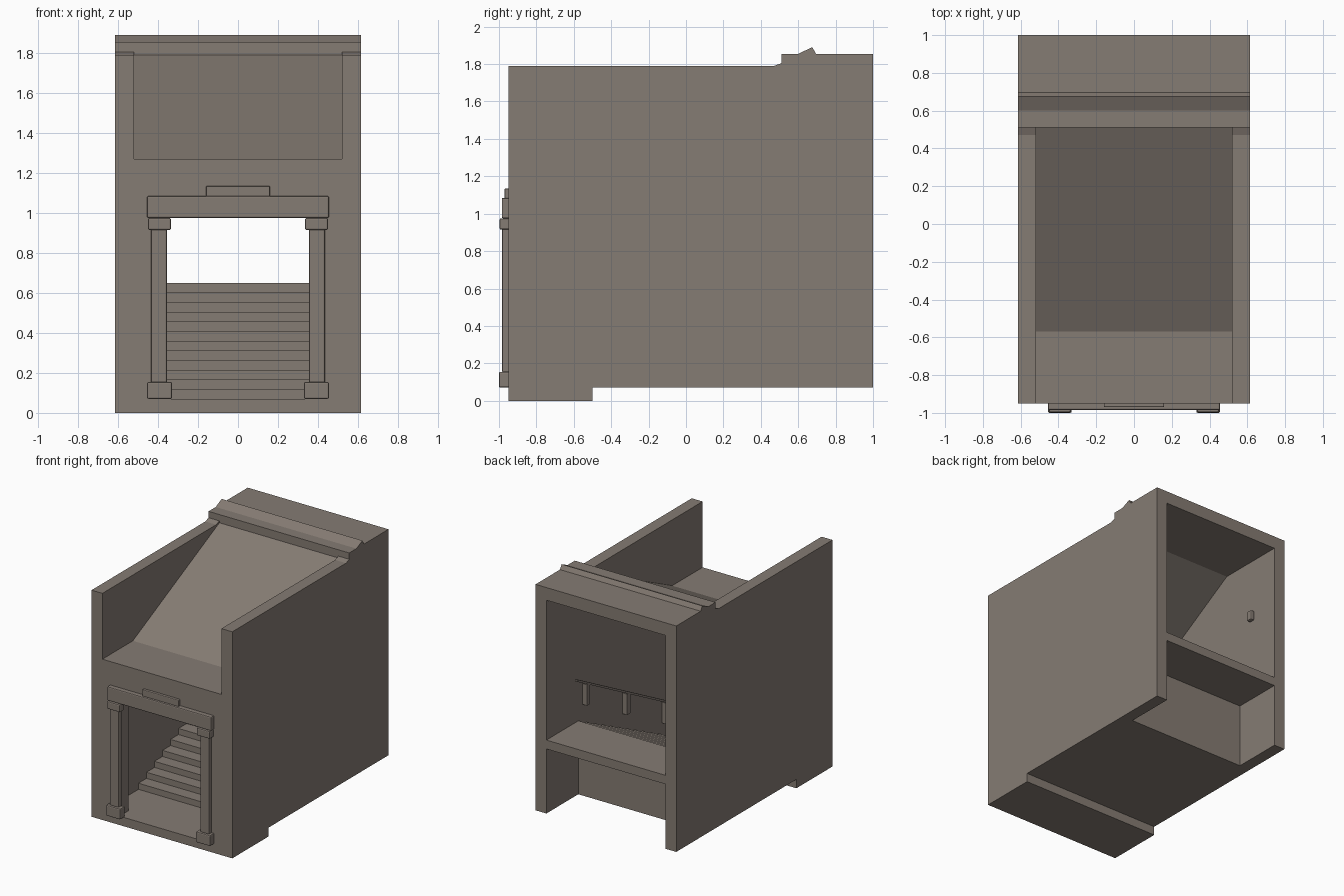
import bpy, bmesh, math
from mathutils import Vector

if "Cube" in bpy.data.objects:
    bpy.data.objects.remove(bpy.data.objects["Cube"])

stone = bpy.data.materials.new("warm_grey_stone")
stone.diffuse_color = (0.235, 0.20, 0.172, 1)
stone.use_nodes = True
stone.node_tree.nodes["Principled BSDF"].inputs["Base Color"].default_value = stone.diffuse_color


def finish(name, bm, bevel=0):
    bmesh.ops.recalc_face_normals(bm, faces=bm.faces)
    mesh = bpy.data.meshes.new(name)
    bm.to_mesh(mesh)
    bm.free()
    mesh.materials.append(stone)
    ob = bpy.data.objects.new(name, mesh)
    bpy.context.collection.objects.link(ob)
    if bevel:
        mod = ob.modifiers.new("Bevel", 'BEVEL')
        mod.width = bevel
        mod.segments = 2
    return ob


def extrude_x(name, profile, x0, x1):
    """Extrude a (y, z) outline from x0 to x1."""
    bm = bmesh.new()
    face = bm.faces.new([bm.verts.new((x0, y, z)) for y, z in profile])
    new = bmesh.ops.extrude_face_region(bm, geom=[face])["geom"]
    verts = [v for v in new if isinstance(v, bmesh.types.BMVert)]
    bmesh.ops.translate(bm, verts=verts, vec=(x1 - x0, 0, 0))
    return finish(name, bm)


def box(name, x0, x1, y0, y1, z0, z1, bevel=0):
    bm = bmesh.new()
    bmesh.ops.create_cube(bm, size=1)
    for v in bm.verts:
        v.co = Vector(((x0 + x1) / 2 + v.co.x * (x1 - x0),
                       (y0 + y1) / 2 + v.co.y * (y1 - y0),
                       (z0 + z1) / 2 + v.co.z * (z1 - z0)))
    return finish(name, bm, bevel)


W, IN = 0.615, 0.52          # outer and inner half widths
FRONT, BACK = -0.95, 1.0
FLOOR, LAND = 0.07, 0.65     # lower and upper floor heights

# Ridge moulding outline shared by walls and roof, back to front
ridge = [(BACK, 1.855), (0.695, 1.855), (0.675, 1.89), (0.60, 1.855), (0.51, 1.855)]

# Side walls
wall = [(FRONT, 0), (-0.5, 0), (-0.5, FLOOR), (BACK, FLOOR)] + ridge + \
       [(0.51, 1.805), (0.47, 1.79), (FRONT, 1.79)]
extrude_x("left_wall", wall, -W, -IN)
extrude_x("right_wall", wall, IN, W)

# Sloping roof with flat ends
roof = ridge + [(0.51, 1.79), (-0.57, 1.27), (FRONT, 1.27), (FRONT, 1.17),
                (-0.55, 1.17), (0.45, 1.755), (BACK, 1.755)]
extrude_x("sloped_roof", roof, -IN, IN)

# Front wall around the doorway
DOOR, DEEP = 0.37, FRONT + 0.11
box("front_wall_left", -IN, -DOOR, FRONT, DEEP, FLOOR, 1.17)
box("front_wall_right", DOOR, IN, FRONT, DEEP, FLOOR, 1.17)
box("front_wall_top", -DOOR, DOOR, FRONT, DEEP, 1.0, 1.17)
box("entry_floor", -IN, IN, FRONT, -0.5, 0, FLOOR)

# Staircase and upper landing
N = 12
rise, run = (LAND - FLOOR) / N, 1.1 / (N - 1)
steps = []
for i in range(N - 1):
    y = -0.5 + i * run
    steps += [(y, FLOOR + i * rise), (y, FLOOR + (i + 1) * rise)]
steps += [(0.6, LAND - rise), (0.6, LAND), (BACK, LAND), (BACK, 0.58), (0.602, 0.58), (0.602, FLOOR)]
extrude_x("staircase", steps, -IN, IN)

# Door surround: columns, lintel and tablet
for side, s in (("left", -1), ("right", 1)):
    def part(name, a, b, y, z0, z1):
        lo, hi = sorted((s * a, s * b))
        box(f"{side}_{name}", lo, hi, y, FRONT + 0.01, z0, z1, 0.008)
    part("column_base", 0.33, 0.455, -1.0, FLOOR, 0.155)
    part("column_shaft", 0.355, 0.435, -0.983, 0.15, 0.925)
    part("column_capital", 0.335, 0.45, -0.997, 0.915, 0.975)
box("lintel", -0.455, 0.455, -0.985, FRONT + 0.01, 0.975, 1.085, 0.008)
box("lintel_tablet", -0.16, 0.16, -0.97, FRONT + 0.01, 1.08, 1.135, 0.006)

# Handrail following the stairs, with hanging brackets
slope = 0.53
rail_z = lambda y: 1.0 + (y - 0.68) * slope
extrude_x("handrail", [(0.68, rail_z(0.68)), (0.68, rail_z(0.68) + 0.018),
                       (-0.55, rail_z(-0.55) + 0.018), (-0.55, rail_z(-0.55))], 0.475, 0.495)
for i, y in enumerate((0.53, 0.03, -0.46)):
    box(f"rail_bracket_{i + 1}", 0.48, IN, y - 0.02, y + 0.02, rail_z(y) - 0.16, rail_z(y) + 0.005)

# Small lamp on the left wall of the landing
box("wall_lamp", -IN, -0.485, 0.72, 0.77, 1.24, 1.32, 0.01)
